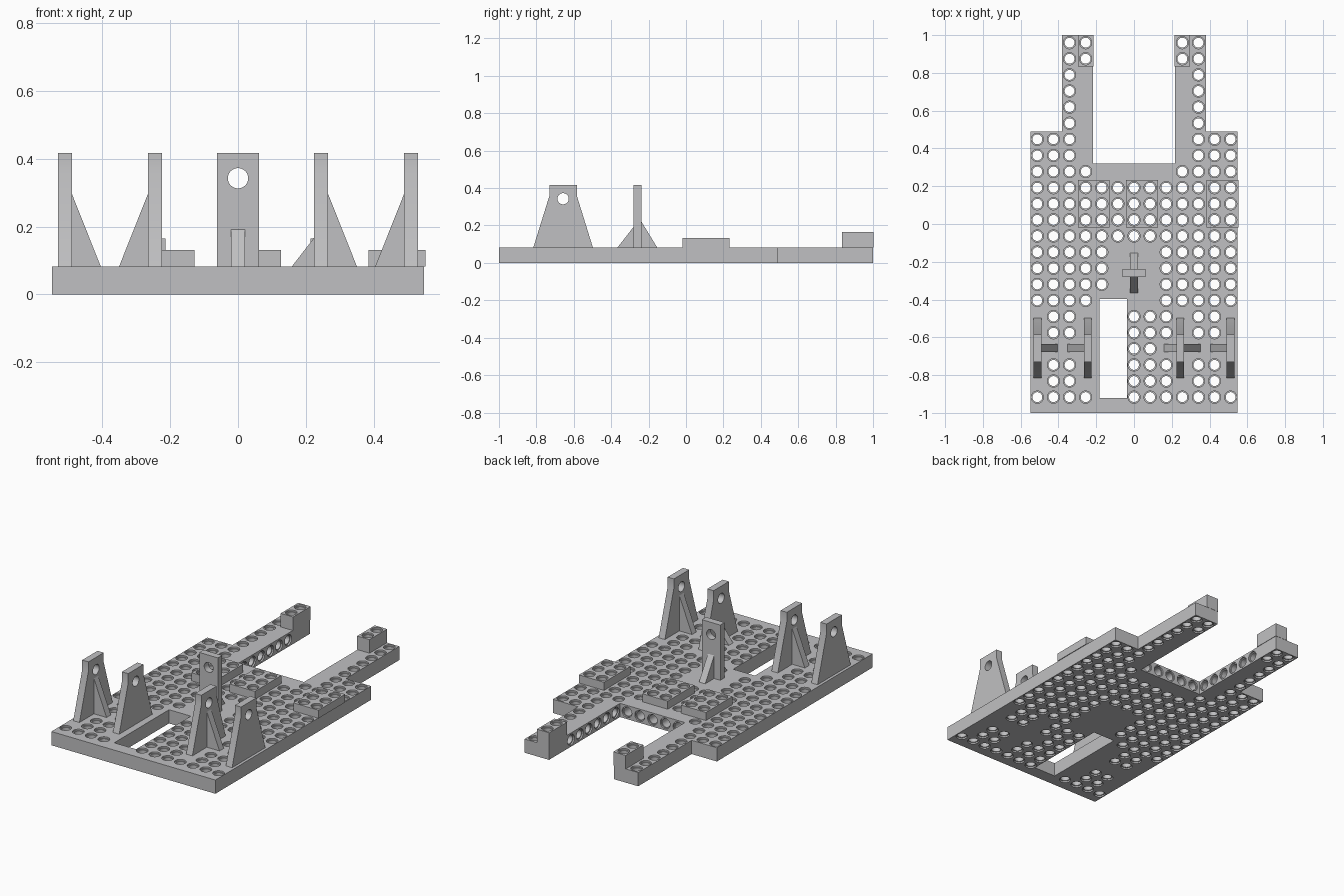
import bpy, bmesh, math
from mathutils import Matrix, Vector

if "Cube" in bpy.data.objects:
    bpy.data.objects.remove(bpy.data.objects["Cube"], do_unlink=True)

PITCH = 0.0853      # hole spacing
BACK_ROW = 0.96     # y of the rearmost hole row
T = 0.083           # plate thickness
HALF = 0.0415       # half a beam width
BORE, RIM, RIM_DEPTH = 0.0262, 0.0325, 0.009

grey = bpy.data.materials.new("light_grey_plastic")
grey.use_nodes = True
colour = (0.53, 0.53, 0.54, 1)
grey.diffuse_color = colour
grey.node_tree.nodes["Principled BSDF"].inputs["Base Color"].default_value = colour


def col(i):
    return i * PITCH


def row(k):
    return BACK_ROW - k * PITCH


def make(name, bm):
    bmesh.ops.recalc_face_normals(bm, faces=bm.faces)
    mesh = bpy.data.meshes.new(name)
    bm.to_mesh(mesh)
    bm.free()
    mesh.materials.append(grey)
    ob = bpy.data.objects.new(name, mesh)
    bpy.context.collection.objects.link(ob)
    return ob


def add_prism(bm, pts, axis, lo, hi):
    """Extrude a 2D outline along an axis."""
    def place(p, d):
        a, b = p
        return {"X": (d, a, b), "Y": (a, d, b), "Z": (a, b, d)}[axis]
    face = bm.faces.new([bm.verts.new(place(p, lo)) for p in pts])
    new = bmesh.ops.extrude_face_region(bm, geom=[face])["geom"]
    shift = Vector(place((0, 0), hi - lo))
    bmesh.ops.translate(bm, vec=shift, verts=[v for v in new if isinstance(v, bmesh.types.BMVert)])


def prism(name, pts, axis, lo, hi):
    bm = bmesh.new()
    add_prism(bm, pts, axis, lo, hi)
    return make(name, bm)


def rect(x0, x1, y0, y1):
    return [(x0, y0), (x1, y0), (x1, y1), (x0, y1)]


def add_lathe(bm, profile, origin, direction, n=24):
    """Closed round cutter; profile is (distance along axis, radius)."""
    turn = Vector((0, 0, 1)).rotation_difference(Vector(direction)).to_matrix().to_4x4()
    mat = Matrix.Translation(origin) @ turn
    rings = []
    for d, r in profile:
        angles = [2 * math.pi * (j + 0.5) / n for j in range(n)]
        rings.append([bm.verts.new(mat @ Vector((r * math.cos(a), r * math.sin(a), d))) for a in angles])
    for a, b in zip(rings, rings[1:]):
        for j in range(n):
            bm.faces.new((a[j], a[(j + 1) % n], b[(j + 1) % n], b[j]))
    bm.faces.new(rings[0])
    bm.faces.new(rings[-1])


def through(depth):
    """Through hole with a shallow recess at both ends."""
    return [(-0.01, RIM), (RIM_DEPTH, RIM), (RIM_DEPTH, BORE), (depth - RIM_DEPTH, BORE),
            (depth - RIM_DEPTH, RIM), (depth + 0.01, RIM)]


def blind(depth):
    """Hole with a recess at its mouth only."""
    return [(-0.01, RIM), (RIM_DEPTH, RIM), (RIM_DEPTH, BORE), (depth, BORE)]


def cut(ob, bm):
    cutter = make("cutter", bm)
    cutter.hide_render = True
    mod = ob.modifiers.new("holes", "BOOLEAN")
    mod.operation, mod.solver, mod.object = "DIFFERENCE", "EXACT", cutter
    bpy.context.view_layer.objects.active = ob
    bpy.ops.object.modifier_apply(modifier=mod.name)
    bpy.data.objects.remove(cutter, do_unlink=True)


def smooth(ob):
    bpy.ops.object.select_all(action="DESELECT")
    ob.select_set(True)
    bpy.context.view_layer.objects.active = ob
    bpy.ops.object.shade_smooth_by_angle(angle=math.radians(30))


# Base plate with two rear arms
W, ARM, INNER, SHOULDER, CROSS = 0.549, 0.38, 0.217, 0.489, 0.321
side = [(W, -1), (W, SHOULDER), (ARM, SHOULDER), (ARM, 1), (INNER, 1), (INNER, CROSS)]
outline = side + [(-x, y) for x, y in reversed(side)]
plate = prism("base_plate", outline, "Z", 0, T)

# Vertical holes: pattern of each row and how many times it repeats
patterns = [("..##.....##..", 2), ("..#.......#..", 4), ("###.......###", 2),
            ("####.....####", 1), ("#############", 4), ("#####...#####", 3),
            ("####....#####", 1), (".##...###.##.", 2), ("......##.....", 1),
            (".##...###.##.", 2), ("####..#######", 1)]
holes = bmesh.new()
k = 0
for text, repeat in patterns:
    for _ in range(repeat):
        for i, mark in enumerate(text):
            if mark == "#":
                add_lathe(holes, through(T), (col(i - 6), row(k), 0), (0, 0, 1))
        k += 1

# Sideways holes in the arms and the cross edge
for s in (-1, 1):
    for k in range(2, 8):
        add_lathe(holes, blind(0.08), (s * INNER, row(k), T / 2), (s, 0, 0))
for i in range(-2, 3):
    add_lathe(holes, blind(0.08), (col(i), CROSS, T / 2), (0, -1, 0))

# Rectangular slot
add_prism(holes, rect(-0.183, -0.037, -0.922, -0.398), "Z", -0.05, T + 0.05)
cut(plate, holes)
smooth(plate)


# Raised pads with holes running on from the plate
def pad(name, cols, rows, top):
    ob = prism(name, rect(col(cols[0]) - HALF, col(cols[-1]) + HALF,
                          row(rows[-1]) - HALF, row(rows[0]) + HALF), "Z", T, top)
    bm = bmesh.new()
    for i in cols:
        for k in rows:
            add_lathe(bm, blind(top - T + 0.01), (col(i), row(k), top), (0, 0, -1))
    cut(ob, bm)
    smooth(ob)


pad("right_pad", (-3, -2), (9, 10, 11), 0.132)
pad("middle_pad", (0, 1), (9, 10, 11), 0.132)
pad("left_pad", (5, 6), (9, 10, 11), 0.132)
pad("right_arm_end_block", (-3,), (0, 1), 0.165)
pad("left_arm_end_block", (3,), (0, 1), 0.165)


# Tapered bearing brackets with triangular ribs
THICK = 0.0208      # half thickness of uprights and ribs
AXLE_Y, AXLE_Z, TOP = -0.657, 0.343, 0.417
half_profile = [(0.159, T), (0.073, 0.36), (0.073, TOP)]
profile = ([(AXLE_Y + d, z) for d, z in half_profile]
           + [(AXLE_Y - d, z) for d, z in reversed(half_profile)])


def axle_hole(ob, origin, direction):
    bm = bmesh.new()
    add_lathe(bm, [(-0.1, 0.03), (0.1, 0.03)], origin, direction, 32)
    cut(ob, bm)
    smooth(ob)


def bracket_rib(name, start, reach, height):
    prism(name, [(start, T), (start + reach, T), (start, height)], "Y",
          AXLE_Y - THICK, AXLE_Y + THICK)


for label, s in (("right", -1), ("left", 1)):
    for place, x, way in (("outer", 0.511, -1), ("inner", 0.245, 1)):
        ob = prism(f"{label}_{place}_bracket", profile, "X", s * x - THICK, s * x + THICK)
        axle_hole(ob, (s * x, AXLE_Y, AXLE_Z), (1, 0, 0))
        bracket_rib(f"{label}_{place}_rib", s * (x + way * THICK), s * way * 0.085, 0.297)
bracket_rib("left_inner_small_rib", 0.245 - THICK, -0.065, 0.167)

# Centre upright with a rib in front and behind
UP_Y = -0.26
upright = prism("centre_upright", rect(-0.062, 0.062, T, TOP), "Y", UP_Y - THICK, UP_Y + THICK)
axle_hole(upright, (0, UP_Y, AXLE_Z), (0, 1, 0))
for name, s, height in (("front", -1, 0.192), ("back", 1, 0.222)):
    y = UP_Y + s * THICK
    prism(f"centre_{name}_rib", [(y, T), (y + s * 0.085, T), (y, height)], "X", -THICK, THICK)
